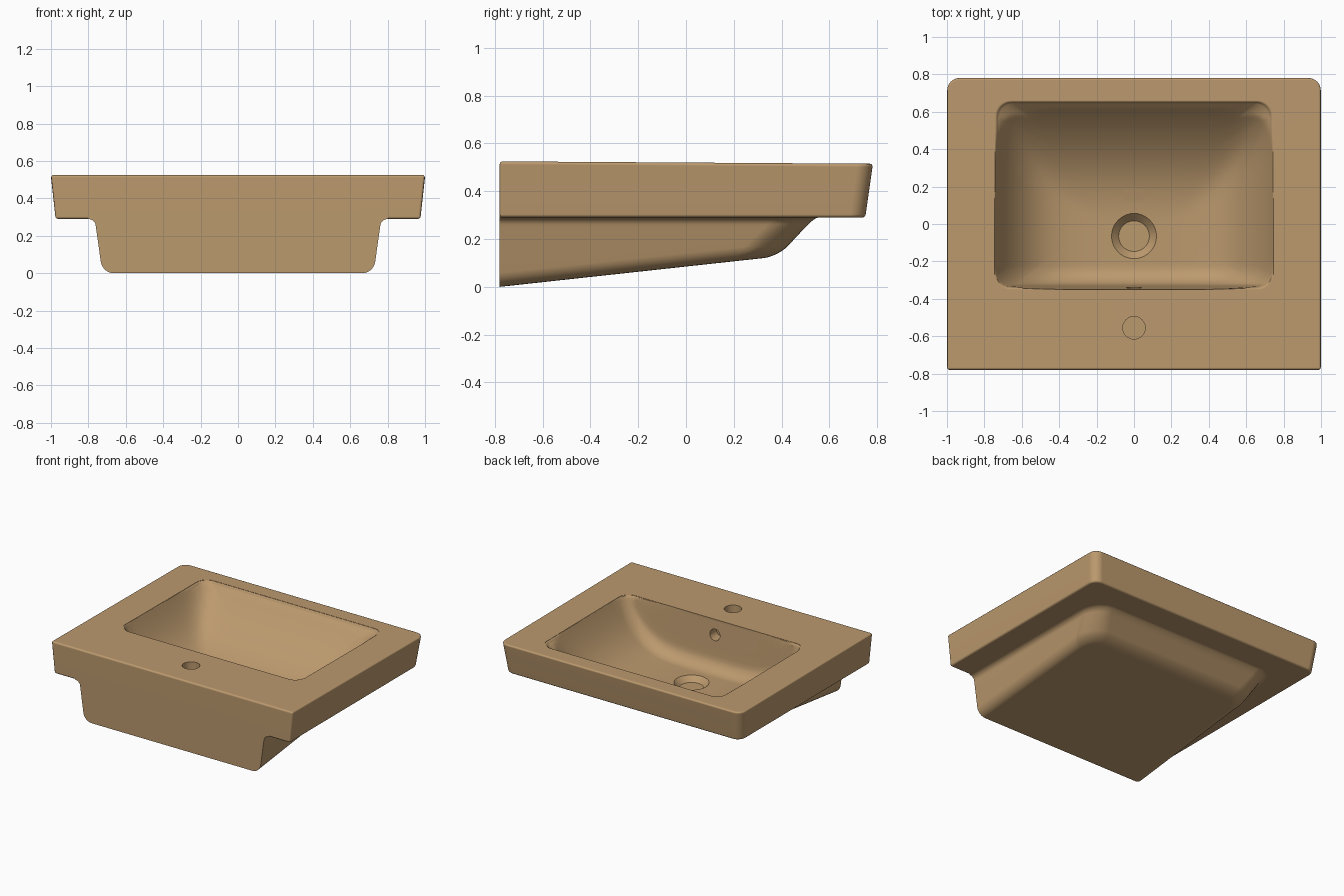
import bpy, bmesh, math
from mathutils import Vector

cube = bpy.data.objects.get("Cube")
if cube:
    bpy.data.objects.remove(cube, do_unlink=True)

WALL = -0.78          # y of the flat face that meets the wall

clay = bpy.data.materials.new("warm tan ceramic")
clay.use_nodes = True
tan = (0.5, 0.32, 0.155, 1)
clay.diffuse_color = tan
clay.node_tree.nodes["Principled BSDF"].inputs["Base Color"].default_value = tan


def make(name, bm):
    bmesh.ops.recalc_face_normals(bm, faces=bm.faces[:])
    mesh = bpy.data.meshes.new(name)
    bm.to_mesh(mesh)
    bm.free()
    mesh.materials.append(clay)
    ob = bpy.data.objects.new(name, mesh)
    bpy.context.collection.objects.link(ob)
    return ob


def block(low, high):
    """Six-sided block; each level is (wall half width, front half width, front y, wall z, front z)."""
    bm = bmesh.new()
    rings = []
    for hw, hf, front, zw, zf in (low, high):
        rings.append([bm.verts.new(p) for p in (
            (-hw, WALL, zw), (hw, WALL, zw), (hf, front, zf), (-hf, front, zf))])
    bm.faces.new(rings[0])
    bm.faces.new(rings[1])
    for i in range(4):
        j = (i + 1) % 4
        bm.faces.new((rings[0][i], rings[0][j], rings[1][j], rings[1][i]))
    bmesh.ops.recalc_face_normals(bm, faces=bm.faces[:])
    return bm


def round_edges(bm, rule, size, segments):
    edges = [e for e in bm.edges if rule(e)]
    bmesh.ops.bevel(bm, geom=edges, offset=size, offset_type='OFFSET',
                    segments=segments, profile=0.5, affect='EDGES', clamp_overlap=False)
    bm.normal_update()


def front_corner(e):
    a, b = (v.co for v in e.verts)
    return min(a.y, b.y) > 0.3 and abs(a.z - b.z) > 0.05


def sharp(e):
    return e.calc_face_angle(0) > 0.7


def belly_edge(e):
    return (any(f.normal.z < -0.95 for f in e.link_faces)
            and any(v.co.y > WALL + 0.01 for v in e.verts))


def top_z(y):
    return 0.52 - 0.0064 * y


# Slab: tapered counter block with rounded front corners
bm = block((0.975, 0.975, 0.75, 0.29, 0.29), (1.0, 1.0, 0.782, top_z(WALL), top_z(0.78)))
round_edges(bm, front_corner, 0.065, 8)
round_edges(bm, sharp, 0.013, 3)
basin = make("washbasin", bm)

# Underbody: sloping belly with rounded edges
bm = block((0.725, 0.705, 0.385, 0.0, 0.127), (0.76, 0.76, 0.50, 0.25, 0.25))
round_edges(bm, front_corner, 0.13, 8)
round_edges(bm, belly_edge, 0.06, 6)

# Flare the belly into the slab with a small cove, then carry it inside
top = max(bm.faces, key=lambda f: f.calc_center_median().z)
r, steps = 0.04, 5
for i in range(1, steps + 2):
    old = top
    geom = bmesh.ops.extrude_face_region(bm, geom=[old])["geom"]
    top = next(g for g in geom if isinstance(g, bmesh.types.BMFace))
    if old.is_valid:
        bmesh.ops.delete(bm, geom=[old], context='FACES_ONLY')
    out, rise = 0, 0.03
    if i <= steps:
        a0, a1 = ((i - k) / steps * math.pi / 2 for k in (1, 0))
        out = r * (math.cos(a0) - math.cos(a1))
        rise = r * (math.sin(a1) - math.sin(a0))
    for v in top.verts:
        v.co.x *= 1 + out / 0.76
        v.co.y = WALL + (v.co.y - WALL) * (1 + (0.9 * rise + 0.4 * out) / 1.28)
        v.co.z += rise
belly = make("underbody", bm)


# Bowl: rounded rectangle shrinking towards its centre over a curved floor
def outline(hx, hy, rad, arc=8, straight=22):
    corners = []
    for q, (sx, sy) in enumerate(((1, 1), (-1, 1), (-1, -1), (1, -1))):
        c = Vector((sx * (hx - rad), sy * (hy - rad)))
        angles = [(q + i / arc) * math.pi / 2 for i in range(arc + 1)]
        corners.append([c + rad * Vector((math.cos(t), math.sin(t))) for t in angles])
    pts = []
    for q in range(4):
        pts += corners[q]
        a, b = corners[q][-1], corners[(q + 1) % 4][0]
        pts += [a.lerp(b, i / straight) for i in range(1, straight)]
    return pts


def bowl_z(x, y, d):
    side = 0.36 * abs(x / 0.745) ** 4.5
    front = 0.36 * (max(y, 0) / 0.66) ** 2.2
    z = 0.16 + (side ** 3 + front ** 3) ** (1 / 3)
    # Steep wall on the tap side, with a cove at its foot
    s, cove, lean = y + 0.35, 0.11, 0.02
    if s < lean:
        z += cove + (lean - s) * 12
    elif s < lean + cove:
        z += cove - math.sqrt(cove ** 2 - (cove + lean - s) ** 2)
    # Soft lip at the rim, which also eases the corners
    lip = 0.012
    if d < lip:
        drop = lip - math.sqrt(lip ** 2 - d ** 2)
    else:
        drop = lip + (d - lip) * 0.9
    return min(z, top_z(y) - 0.002 - drop) if d < 0.12 else z


bm = bmesh.new()
rings, shape, count = [], outline(0.745, 0.505, 0.08), 40
for i in range(-1, count):
    k = (max(i, 0) / count) ** 2
    ring = []
    for p in shape:
        x, y = p.x * (1 - k), 0.155 + p.y * (1 - k)
        z = top_z(y) + 0.05 if i < 0 else bowl_z(x, y, 0.55 * k)
        ring.append(bm.verts.new((x, y, z)))
    rings.append(ring)
for a, b in zip(rings, rings[1:]):
    for i in range(len(a)):
        j = (i + 1) % len(a)
        bm.faces.new((a[i], a[j], b[j], b[i]))
bm.faces.new(rings[0])
bm.faces.new(rings[-1])
bowl = make("bowl_cutter", bm)


def round_cutter(name, r_low, r_high, depth, location, tilt=0):
    bm = bmesh.new()
    bmesh.ops.create_cone(bm, cap_ends=True, segments=40, radius1=r_low,
                          radius2=r_high, depth=depth)
    ob = make(name, bm)
    ob.location = location
    ob.rotation_euler.x = tilt
    return ob


# Drain recess, tap hole and overflow hole
drain = round_cutter("drain_cutter", 0.082, 0.142, 0.06, (0, -0.065, 0.152))
tap = round_cutter("tap_cutter", 0.06, 0.06, 0.2, (0, -0.555, 0.5))
overflow = round_cutter("overflow_cutter", 0.042, 0.042, 0.12, (0, -0.36, 0.41), math.pi / 2)

# Join the belly, then cut the openings
bpy.context.view_layer.objects.active = basin
basin.select_set(True)
for tool in (belly, bowl, drain, tap, overflow):
    tool.hide_render = True
    mod = basin.modifiers.new(tool.name, 'BOOLEAN')
    mod.operation = 'UNION' if tool is belly else 'DIFFERENCE'
    mod.solver = 'EXACT'
    mod.object = tool
    bpy.ops.object.modifier_apply(modifier=mod.name)
    bpy.data.objects.remove(tool, do_unlink=True)

bpy.ops.object.shade_smooth_by_angle(angle=math.radians(35))
normals = basin.modifiers.new("even_normals", 'WEIGHTED_NORMAL')
normals.keep_sharp = True
